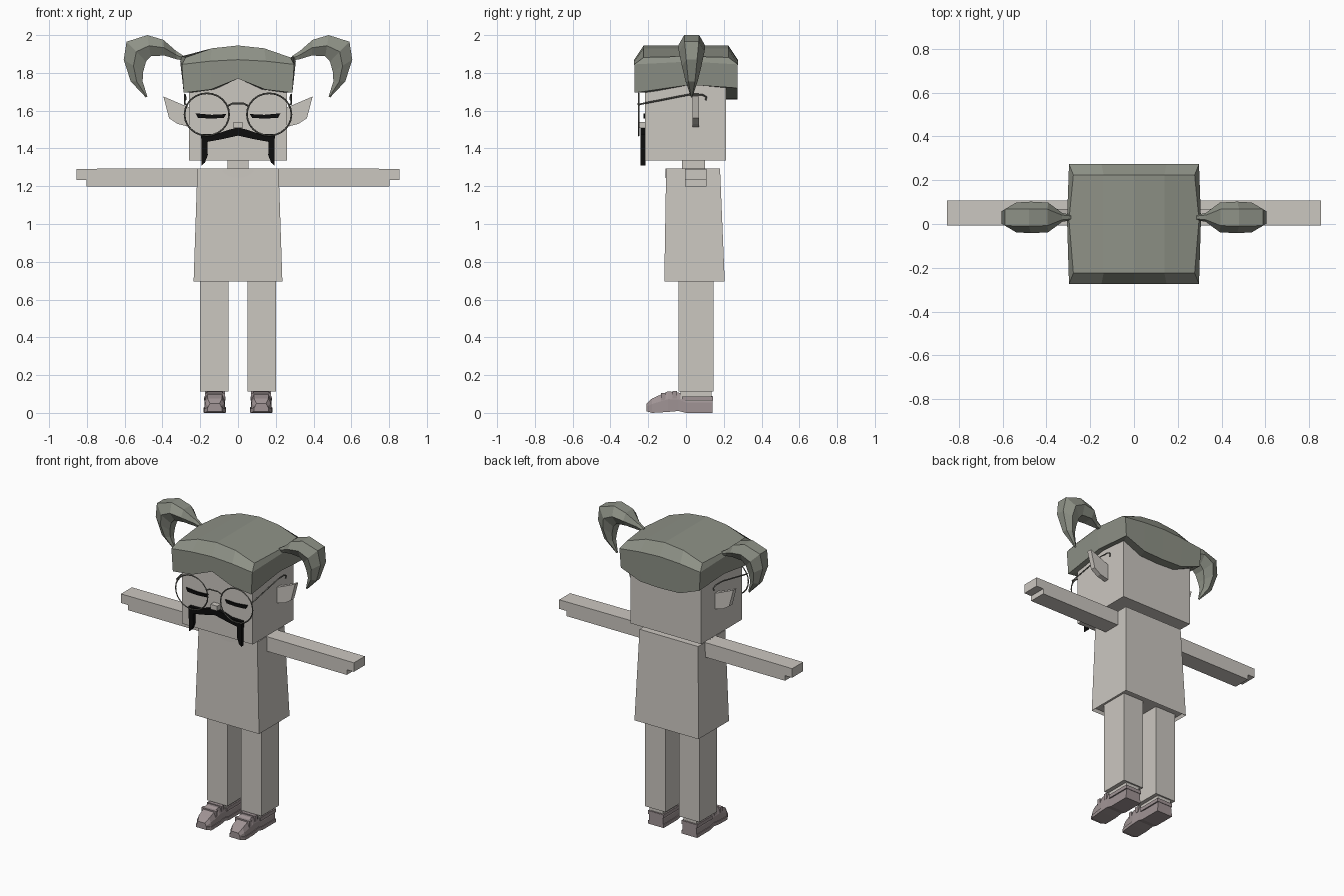
import bpy, bmesh, math
from mathutils import Vector

if "Cube" in bpy.data.objects:
    bpy.data.objects.remove(bpy.data.objects["Cube"])


def material(name, r, g, b):
    m = bpy.data.materials.new(name)
    m.use_nodes = True
    m.diffuse_color = (r, g, b, 1)
    m.node_tree.nodes["Principled BSDF"].inputs["Base Color"].default_value = (r, g, b, 1)
    return m


SKIN = material("warm light grey", 0.60, 0.57, 0.53)
HAIR = material("green grey", 0.27, 0.285, 0.24)
SHOE = material("mauve grey", 0.35, 0.295, 0.30)
BLACK = material("black", 0.004, 0.004, 0.004)
WIRE = material("dark wire grey", 0.16, 0.16, 0.14)


def finish(bm, name, mat):
    bmesh.ops.recalc_face_normals(bm, faces=bm.faces)
    me = bpy.data.meshes.new(name)
    bm.to_mesh(me)
    bm.free()
    me.materials.append(mat)
    ob = bpy.data.objects.new(name, me)
    bpy.context.collection.objects.link(ob)
    return ob


def skin_rings(bm, rings, caps=True):
    """Bridge equal-length closed rings of points."""
    vs = [[bm.verts.new(p) for p in ring] for ring in rings]
    n = len(vs[0])
    for a, b in zip(vs, vs[1:]):
        for i in range(n):
            j = (i + 1) % n
            bm.faces.new((a[i], a[j], b[j], b[i]))
    if caps:
        bm.faces.new(vs[0])
        bm.faces.new(vs[-1])
    return vs


def loft(name, mat, rings):
    bm = bmesh.new()
    skin_rings(bm, rings)
    return finish(bm, name, mat)


def rect(x0, x1, y0, y1, z):
    return [(x0, y0, z), (x1, y0, z), (x1, y1, z), (x0, y1, z)]


def box(name, mat, x0, x1, y0, y1, z0, z1):
    return loft(name, mat, [rect(x0, x1, y0, y1, z0), rect(x0, x1, y0, y1, z1)])


def plate(name, mat, pts, y0, y1):
    """Extrude an x-z outline along y."""
    return loft(name, mat, [[(x, y, z) for x, z in pts] for y in (y0, y1)])


def wire(name, pts, cyclic=False, radius=0.0045):
    cu = bpy.data.curves.new(name, "CURVE")
    cu.dimensions = "3D"
    cu.bevel_depth = radius
    cu.bevel_resolution = 0
    cu.use_fill_caps = True
    sp = cu.splines.new("POLY")
    sp.points.add(len(pts) - 1)
    for p, co in zip(sp.points, pts):
        p.co = (*co, 1)
    sp.use_cyclic_u = cyclic
    cu.materials.append(WIRE)
    ob = bpy.data.objects.new(name, cu)
    bpy.context.collection.objects.link(ob)


# Head and neck
box("head", SKIN, -0.26, 0.26, -0.217, 0.212, 1.335, 1.85)
box("neck", SKIN, -0.055, 0.055, -0.02, 0.10, 1.27, 1.34)

# Tunic with a shallow recess under the hem
bm = bmesh.new()
skin_rings(bm, [rect(-0.235, 0.235, -0.115, 0.205, 0.695),
                rect(-0.215, 0.215, -0.105, 0.18, 1.295)])
bm.normal_update()
hem = min(bm.faces, key=lambda f: f.calc_center_median().z)
bmesh.ops.inset_region(bm, faces=[hem], thickness=0.012)
bmesh.ops.translate(bm, verts=hem.verts, vec=(0, 0, 0.02))
finish(bm, "tunic", SKIN)

# Rounded neckline
arc = [math.pi * i / 10 for i in range(11)]
plate("neckline", SKIN, [(0.085 * math.cos(a), 1.294 - 0.05 * math.sin(a)) for a in arc],
      -0.109, -0.1)

# Hair cap: rings run along the front, side, back and other side
COLS = (-1, -0.5, 0, 0.5, 1)


def hair_ring(w, mid, d, front, side, back):
    f = [(w * c, -d, front[int(abs(c) * 2)]) for c in COLS]
    b = [(w * c, d, back[int(abs(c) * 2)]) for c in reversed(COLS)]
    return f + [(mid, 0.02, side)] + b + [(-mid, 0.02, side)]


eave = (1.87, 1.862, 1.845)
crown = (1.945, 1.93, 1.882)
low_f, low_b = (1.77, 1.712, 1.695), (1.66, 1.665, 1.72)
bm = bmesh.new()
rings = skin_rings(bm, [
    hair_ring(0.25, 0.25, 0.205, low_f, 1.737, low_b),
    hair_ring(0.288, 0.292, 0.272, low_f, 1.737, low_b),
    hair_ring(0.297, 0.306, 0.274, eave, 1.86, eave),
    hair_ring(0.277, 0.297, 0.224, crown, 1.888, crown)], caps=False)
t = rings[-1]
for i in range(4):
    quad = [t[i], t[i + 1], t[9 - i], t[10 - i]]
    if i == 0:
        quad.append(t[11])
    if i == 3:
        quad.insert(2, t[5])
    bm.faces.new(quad)
finish(bm, "hair_cap", HAIR)

# Pigtails: outer x, z, inner x, z, half width
TAIL = [(0.285, 1.888, 0.285, 1.866, 0.012), (0.33, 1.918, 0.325, 1.872, 0.02),
        (0.395, 1.975, 0.39, 1.892, 0.068), (0.48, 2.0, 0.462, 1.888, 0.072),
        (0.59, 1.965, 0.487, 1.86, 0.068), (0.605, 1.87, 0.502, 1.805, 0.052),
        (0.568, 1.755, 0.505, 1.755, 0.032), (0.488, 1.67, 0.48, 1.675, 0.004)]

# Shoe sections: y, half width, bottom, top
FOOT = [(0.14, 0.052, 0, 0.09), (0.0, 0.052, 0, 0.09), (-0.04, 0.052, 0.01, 0.108),
        (-0.095, 0.055, 0.005, 0.114), (-0.18, 0.05, 0, 0.076), (-0.208, 0.034, 0.008, 0.05)]

for s, side in ((1, "left"), (-1, "right")):
    def sbox(name, mat, x0, x1, *rest):
        box(side + "_" + name, mat, s * x0, s * x1, *rest)

    # Pigtail
    rings = []
    for ox, oz, ix, iz, w in TAIL:
        o, i = Vector((s * ox, 0.03, oz)), Vector((s * ix, 0.03, iz))
        across = Vector((0, w, 0))
        m = (o + i) / 2
        rings.append([o - across * 0.55, o + across * 0.55, m + across,
                      i + across * 0.55, i - across * 0.55, m - across])
    loft(side + "_pigtail", HAIR, rings)

    # Pointed ear
    plate(side + "_ear", SKIN, [(s * x, z) for x, z in (
        (0.25, 1.615), (0.29, 1.63), (0.395, 1.675), (0.365, 1.56), (0.32, 1.53), (0.25, 1.512))],
        0.035, 0.068)

    # Arm and blunt hand
    plate(side + "_arm", SKIN, [(s * x, z) for x, z in (
        (0.2, 1.295), (0.855, 1.292), (0.855, 1.232), (0.803, 1.232), (0.803, 1.198), (0.2, 1.198))],
        -0.006, 0.108)

    # Leg and ankle
    sbox("leg", SKIN, 0.05, 0.2, -0.04, 0.145, 0.112, 0.72)
    sbox("ankle", SKIN, 0.075, 0.172, -0.03, 0.135, 0.05, 0.113)

    # Shoe upper, sole and straps
    cx = s * 0.123
    loft(side + "_shoe", SHOE, [[
        (cx - w, y, b), (cx + w, y, b), (cx + w, y, b + 0.62 * (h - b)), (cx + w * 0.75, y, h),
        (cx - w * 0.75, y, h), (cx - w, y, b + 0.62 * (h - b))] for y, w, b, h in FOOT])
    loft(side + "_sole", SHOE, [[
        (cx - w - 0.005, y, b), (cx + w + 0.005, y, b),
        (cx + w + 0.005, y, b + 0.022), (cx - w - 0.005, y, b + 0.022)] for y, w, b, h in FOOT])
    sbox("heel_band", SHOE, 0.066, 0.18, -0.02, 0.143, 0.065, 0.088)
    for y, z in ((-0.06, 0.117), (-0.12, 0.106)):
        sbox("strap", SHOE, 0.07, 0.176, y - 0.012, y + 0.012, z - 0.04, z)

    # Closed eye
    plate(side + "_eye", BLACK, [(s * x, z) for x, z in (
        (0.062, 1.582), (0.14, 1.578), (0.225, 1.586), (0.212, 1.562), (0.14, 1.558), (0.075, 1.562))],
        -0.226, -0.216)

    # Spectacle rim and temple
    wire(side + "_rim", [(s * 0.165 + 0.118 * math.cos(a), -0.25, 1.58 + 0.112 * math.sin(a))
                         for a in (math.tau * k / 24 for k in range(24))], True)
    wire(side + "_temple", [(s * 0.27, -0.25, 1.63), (s * 0.282, -0.24, 1.635),
                            (s * 0.282, 0.02, 1.686), (s * 0.28, 0.085, 1.685),
                            (s * 0.278, 0.108, 1.673), (s * 0.278, 0.104, 1.655)])

# Spectacle bridge
wire("bridge", [(-0.055, -0.25, 1.625), (-0.03, -0.253, 1.638),
                (0.03, -0.253, 1.638), (0.055, -0.25, 1.625)])

# Nose
box("nose", SKIN, -0.025, 0.025, -0.254, -0.21, 1.508, 1.54)

# Drooping moustache
half = [(0.0, 1.512), (0.05, 1.498), (0.11, 1.478), (0.195, 1.476), (0.192, 1.31),
        (0.175, 1.325), (0.16, 1.365), (0.162, 1.435), (0.09, 1.448), (0.0, 1.468)]
plate("moustache", BLACK, half + [(-x, z) for x, z in reversed(half[1:-1])], -0.24, -0.215)
